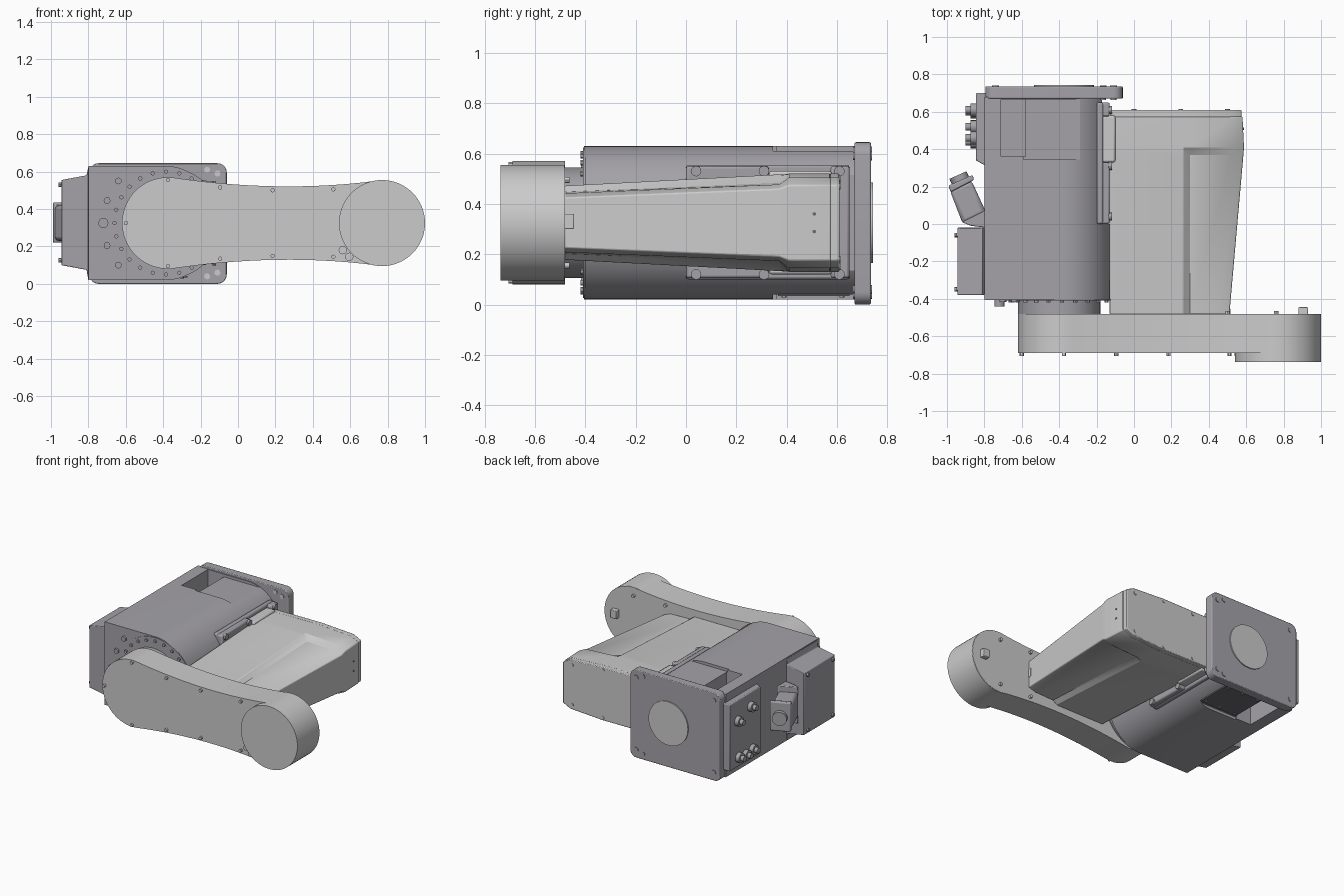
import bpy, bmesh
from math import sin, cos, radians
from mathutils import Vector

cube = bpy.data.objects.get("Cube")
if cube:
    bpy.data.objects.remove(cube, do_unlink=True)


def material(name, rgb):
    m = bpy.data.materials.new(name)
    m.use_nodes = True
    m.diffuse_color = (*rgb, 1)
    m.node_tree.nodes["Principled BSDF"].inputs["Base Color"].default_value = (*rgb, 1)
    return m


LIGHT = material("light grey", (0.6, 0.6, 0.6))
BODY = material("violet grey", (0.375, 0.365, 0.395))
DARK = material("dark grey", (0.15, 0.15, 0.16))
MID = 0.325
parts = []


def finish(name, bm, mat, bevel=0):
    bmesh.ops.recalc_face_normals(bm, faces=bm.faces[:])
    me = bpy.data.meshes.new(name)
    bm.to_mesh(me)
    bm.free()
    me.materials.append(mat)
    ob = bpy.data.objects.new(name, me)
    bpy.context.collection.objects.link(ob)
    if bevel:
        mod = ob.modifiers.new("Bevel", "BEVEL")
        mod.width, mod.segments = bevel, 2
        mod.limit_method, mod.angle_limit = "ANGLE", radians(40)
    parts.append(ob)
    return ob


def loft(name, sections, mat, bevel=0):
    """Skin a list of equal-length point loops and cap both ends."""
    bm = bmesh.new()
    loops = [[bm.verts.new(p) for p in s] for s in sections]
    n = len(loops[0])
    for a, b in zip(loops, loops[1:]):
        for i in range(n):
            j = (i + 1) % n
            bm.faces.new((a[i], a[j], b[j], b[i]))
    bm.faces.new(loops[0])
    bm.faces.new(loops[-1])
    return finish(name, bm, mat, bevel)


def prism(name, profile, y0, y1, mat, bevel=0):
    return loft(name, [[(x, y, z) for x, z in profile] for y in (y0, y1)], mat, bevel)


def plan(name, outline, z0, z1, mat, bevel=0):
    return loft(name, [[(x, y, z) for x, y in outline] for z in (z0, z1)], mat, bevel)


def box(name, x, y, z, mat, bevel=0):
    return prism(name, [(x[0], z[0]), (x[1], z[0]), (x[1], z[1]), (x[0], z[1])], *y, mat, bevel)


def pegs(name, points, axis, r, length, mat, sides=12):
    """Cylinders standing on the given points along an axis, as one object."""
    bm = bmesh.new()
    d = Vector(axis).normalized()
    for p in points:
        m = d.to_track_quat("Z", "Y").to_matrix().to_4x4()
        m.translation = Vector(p) + d * length / 2
        bmesh.ops.create_cone(bm, cap_ends=True, segments=sides, radius1=r, radius2=r,
                              depth=length, matrix=m)
    return finish(name, bm, mat)


def arc(cx, cz, rx, rz, a0, a1, n):
    angles = [radians(a0 + (a1 - a0) * i / n) for i in range(n + 1)]
    return [(cx + rx * cos(a), cz + rz * sin(a)) for a in angles]


def span(s, a, b):
    """Height range measured from the middle, above or below it."""
    return sorted((MID + s * a, MID + s * b))


def cut(target, name, x, y, z):
    c = box(name, x, y, z, BODY)
    c.hide_render = True
    c.hide_set(True)
    parts.remove(c)
    mod = target.modifiers.new(name, "BOOLEAN")
    mod.operation, mod.solver, mod.object = "DIFFERENCE", "EXACT", c


# Base housing: square on one side, round on the other
housing = prism("base_housing", [(-0.8, 0.02), (-0.8, 0.63)]
                + arc(-0.385, MID, 0.275, 0.305, 90, -90, 32), -0.405, 0.68, BODY)
cut(housing, "side_cutter", (-0.17, 0.1), (0, 0.67), (-0.1, 0.8))
for side, s in (("upper", 1), ("lower", -1)):
    cut(housing, side + "_pocket_cutter", (-0.71, -0.58), (0.36, 0.665), span(s, 0.13, 0.4))
    cut(housing, side + "_recess_cutter", (-0.59, -0.25), (0.345, 0.665), span(s, 0.285, 0.4))
box("lower_cover_plate", (-0.575, -0.27), (0.365, 0.65), (0.033, 0.042), DARK)
pegs("lower_cover_screws", [(x, y, 0.034) for x in (-0.55, -0.42, -0.3) for y in (0.39, 0.62)],
     (0, 0, -1), 0.01, 0.006, BODY)

# Mounting plate at the back with a round boss
corners = [(-0.11, 0.595, 0), (-0.745, 0.595, 90), (-0.745, 0.05, 180), (-0.11, 0.05, 270)]
prism("mounting_plate", [p for x, z, a in corners
                         for p in arc(x, z, 0.05, 0.05, a, a + 90, 6)], 0.67, 0.735, BODY, 0.005)
pegs("mounting_boss", [(-0.375, 0.73, MID)], (0, 1, 0), 0.16, 0.013, LIGHT, 48)
plate_holes = [(x, MID + s * h) for s in (-1, 1)
               for x, h in ((-0.11, 0.265), (-0.165, 0.285))]
pegs("plate_bolts", [(x, 0.73, z) for x, z in plate_holes]
     + [(-0.74, 0.73, MID + s * 0.265) for s in (-1, 1)], (0, 1, 0), 0.018, 0.01, BODY)
pegs("plate_front_bolts", [(x, 0.67, z) for x, z in plate_holes],
     (0, -1, 0), 0.016, 0.006, LIGHT)

# Neck joint and its ring of bolts
pegs("joint_neck", [(-0.4, -0.395, MID)], (0, -1, 0), 0.22, 0.09, BODY, 64)
pegs("joint_rim", [(-0.385, -0.4, MID)], (0, -1, 0), 0.3, 0.01, BODY, 64)
pegs("joint_bolts", [(x, -0.405, z) for x, z in arc(-0.385, MID, 0.275, 0.275, 0, 345, 23)],
     (0, -1, 0), 0.011, 0.015, BODY)
pegs("housing_front_bolts", [(x, -0.4, MID + s * h) for s in (-1, 1)
                             for x, h in ((-0.7, 0.12), (-0.64, 0.225))],
     (0, -1, 0), 0.018, 0.018, BODY)
pegs("housing_plug", [(-0.72, -0.4, MID)], (0, -1, 0), 0.027, 0.04, BODY)

# Terminal box on the outer side
prism("terminal_box", [(-0.8, 0.02), (-0.8, 0.625), (-0.81, 0.58), (-0.945, 0.555),
                       (-0.945, 0.1), (-0.81, 0.075)], -0.38, -0.02, BODY, 0.006)
pegs("terminal_box_screws", [(-0.945, y, z) for y in (-0.35, -0.06) for z in (0.125, 0.53)],
     (-1, 0, 0), 0.012, 0.014, BODY)

# Angled cable socket: wedge, hood, rim and round opening
plan("socket_wedge", [(-0.79, -0.02), (-0.87, -0.01), (-0.92, 0.01), (-0.8, 0.07),
                      (-0.79, 0.2)], 0.19, 0.46, BODY, 0.01)
plan("socket_hood", [(-0.79, 0.06), (-0.915, 0.0), (-0.985, 0.18), (-0.87, 0.235)],
     0.23, 0.42, BODY, 0.02)
plan("socket_rim", [(-0.98, 0.17), (-0.993, 0.205), (-0.863, 0.262), (-0.855, 0.235)],
     0.22, 0.435, BODY, 0.008)
pegs("socket_opening", [(-0.925, 0.225, MID)], (-0.4, 0.9, 0), 0.05, 0.04, BODY, 24)

# Connector panel with small fittings
plan("connector_panel", [(-0.79, 0.31), (-0.845, 0.34), (-0.845, 0.7), (-0.79, 0.7)],
     0.08, 0.57, BODY, 0.006)
fittings = [(-0.845, y, z) for y, z in ((0.46, 0.47), (0.61, 0.42), (0.44, 0.15),
                                        (0.52, 0.14), (0.6, 0.15))]
pegs("connector_rings", fittings, (-1, 0, 0), 0.035, 0.03, BODY, 16)
pegs("connector_pins", fittings, (-1, 0, 0), 0.02, 0.055, BODY, 16)

# Main link: two rounded ends joined by a waisted curve
left_end = arc(-0.375, MID, 0.245, 0.245, 80, 280, 36)
right_end = arc(0.77, MID, 0.228, 0.228, -100, 100, 36)


def waist(a, b, z):
    pts = []
    for i in range(1, 14):
        t = i / 14
        pts.append(tuple((1 - t) ** 2 * p + 2 * t * (1 - t) * q + t * t * r
                         for p, q, r in zip(a, (0.22, z), b)))
    return pts


link = (left_end + waist(left_end[-1], right_end[0], MID - 0.16)
        + right_end + waist(right_end[-1], left_end[0], MID + 0.16))
prism("main_link", link, -0.69, -0.48, LIGHT)
pegs("link_end_cap", [(0.77, -0.482, MID)], (0, -1, 0), 0.23, 0.256, LIGHT, 64)
rim = [(x, MID + s * h) for s in (-1, 1)
       for x, h in ((-0.375, 0.23), (-0.095, 0.19), (0.185, 0.175), (0.51, 0.18))]
rim.append((-0.6, MID))
pegs("link_front_bolts", [(x, -0.69, z) for x, z in rim], (0, -1, 0), 0.011, 0.016, LIGHT)
pegs("link_rear_bolts", [(x, -0.482, MID + s * 0.17) for x in (0.5, 0.76) for s in (-1, 1)],
     (0, 1, 0), 0.012, 0.018, LIGHT)
pegs("link_drain_plugs", [(0.56, -0.69, 0.18), (0.595, -0.69, 0.145)],
     (0, -1, 0), 0.022, 0.016, LIGHT)
box("link_rear_block", (0.88, 0.93), (-0.485, -0.445), (0.3, 0.36), LIGHT, 0.004)

# Motor cover: mirrored half sections, with a lowered panel on the outer side
sections = []
for y, right, heights in ((-0.482, 0.51, (0.147, 0.147, 0.122, 0.117, 0.1)),
                          (0.37, 0.585, (0.19, 0.192, 0.158, 0.152, 0.135)),
                          (0.41, 0.588, (0.192, 0.195, 0.192, 0.18, 0.15)),
                          (0.575, 0.58, (0.192, 0.195, 0.192, 0.18, 0.15))):
    half = list(zip((-0.13, 0.265, 0.3, right - 0.06, right), heights))
    outline = [(x, MID + h) for x, h in half] + [(x, MID - h) for x, h in reversed(half)]
    sections.append([(x, y, z) for x, z in outline])
loft("motor_cover", sections, LIGHT, 0.005)
prism("motor_cover_lid", [(x * 0.99, z) for x, _, z in sections[-1]], 0.57, 0.61, LIGHT, 0.005)
box("motor_cover_root", (-0.175, -0.1), (0.33, 0.58), (0.12, 0.53), LIGHT, 0.01)
pegs("cover_lid_screws", [(x, 0.61, MID + s * h) for s in (-1, 1)
                          for x, h in ((0, 0.17), (0.25, 0.175), (0.5, 0.145))],
     (0, 1, 0), 0.013, 0.004, LIGHT)
pegs("cover_vent_holes", [(0.583, 0.51, z) for z in (0.29, 0.36)], (1, 0, 0), 0.007, 0.004, DARK)
box("cover_front_clip", (0.49, 0.515), (-0.482, -0.455), (0.3, 0.36), LIGHT)

# Flange carrying the cover
box("cover_flange", (-0.2, -0.165), (0, 0.65), (0.1, 0.555), BODY, 0.01)
box("cover_flange_front", (-0.2, -0.13), (0, 0.33), (0.105, 0.55), BODY, 0.01)
box("cover_flange_rear", (-0.2, -0.13), (0.575, 0.65), (0.105, 0.55), BODY, 0.01)
pegs("flange_bolts", [(-0.135, y, MID + s * 0.205) for y in (0.04, 0.31, 0.61) for s in (-1, 1)],
     (1, 0, 0), 0.021, 0.018, BODY)

# Smooth curved surfaces while keeping hard edges
bpy.ops.object.select_all(action="DESELECT")
for ob in parts:
    ob.select_set(True)
bpy.context.view_layer.objects.active = parts[0]
bpy.ops.object.shade_smooth_by_angle(angle=radians(30))
